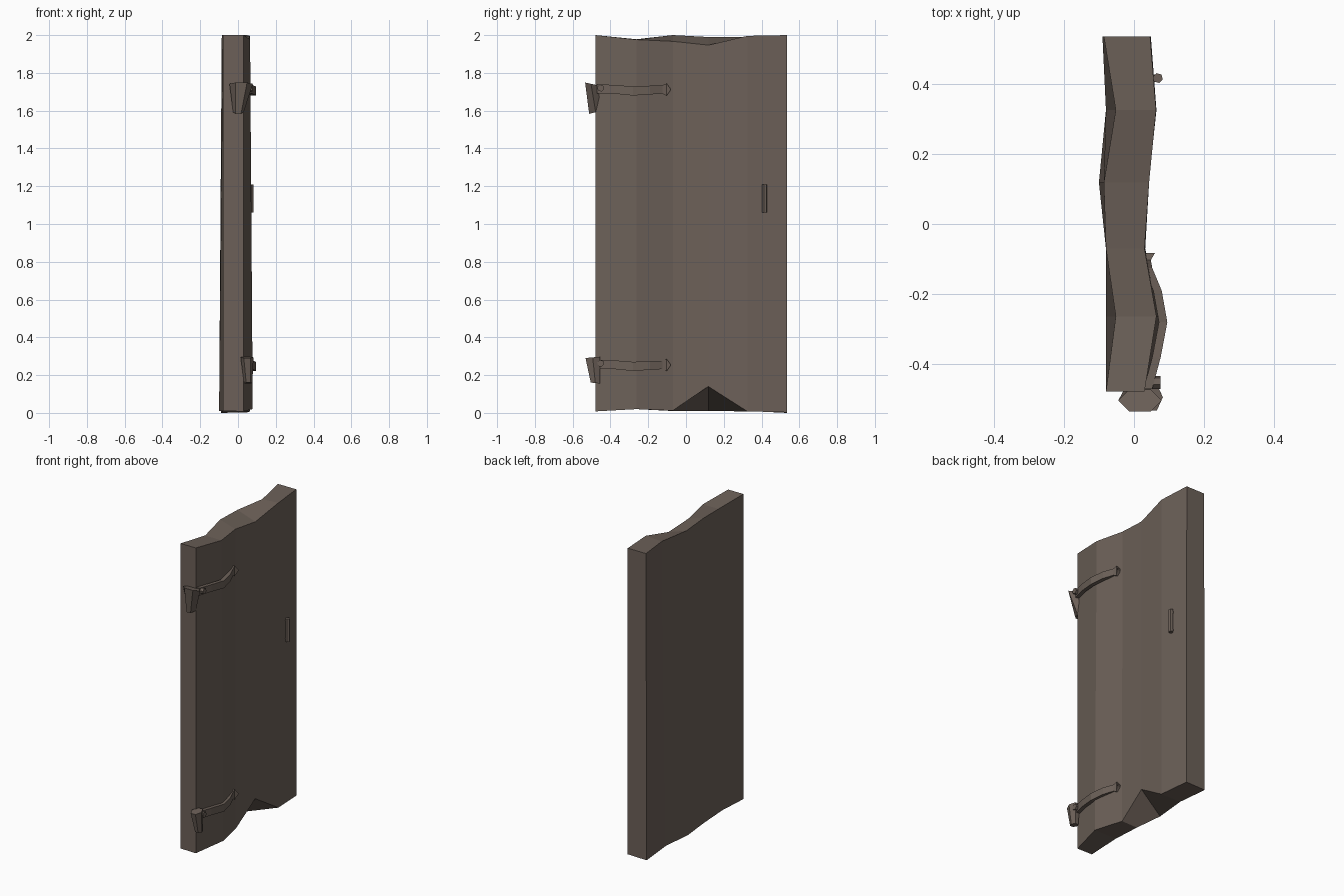
import bpy, bmesh, math
from mathutils import Vector

if "Cube" in bpy.data.objects:
    bpy.data.objects.remove(bpy.data.objects["Cube"])

wood = bpy.data.materials.new("weathered brown")
wood.diffuse_color = (0.150, 0.118, 0.098, 1)
wood.use_nodes = True
wood.node_tree.nodes["Principled BSDF"].inputs["Base Color"].default_value = wood.diffuse_color


def make(name, rings):
    """Skin a list of equal-sized rings into a closed solid."""
    bm = bmesh.new()
    vr = [[bm.verts.new(p) for p in r] for r in rings]
    n = len(rings[0])
    for a, b in zip(vr, vr[1:]):
        for i in range(n):
            j = (i + 1) % n
            bm.faces.new((a[i], a[j], b[j], b[i]))
    bm.faces.new(vr[0])
    bm.faces.new(vr[-1])
    bmesh.ops.recalc_face_normals(bm, faces=bm.faces)
    me = bpy.data.meshes.new(name)
    bm.to_mesh(me)
    bm.free()
    me.materials.append(wood)
    ob = bpy.data.objects.new(name, me)
    bpy.context.collection.objects.link(ob)
    return ob


def rod(name, p, q, r, n=6, r2=None):
    """Straight rod between two points."""
    p, q = Vector(p), Vector(q)
    d = (q - p).normalized()
    u = d.orthogonal().normalized()
    v = d.cross(u)
    ang = [2 * math.pi * i / n for i in range(n)]
    return make(name, [[c + (u * math.cos(a) + v * math.sin(a)) * s for a in ang]
                       for c, s in ((p, r), (q, r2 or r))])


# Warped door slab: y, back x bottom/top, front x bottom/top,
# back z bottom/top, front z bottom/top
stations = [
    (-0.478, -0.080, -0.080, 0.030, 0.030, 0.010, 2.000, 0.008, 2.000),
    (-0.263, -0.080, -0.052, 0.078, 0.064, 0.020, 1.978, 0.020, 1.976),
    (-0.070, -0.080, -0.080, 0.032, 0.030, 0.010, 2.000, 0.012, 1.967),
    (0.118, -0.100, -0.086, 0.042, 0.043, 0.010, 1.990, 0.140, 1.947),
    (0.325, -0.080, -0.052, 0.064, 0.063, 0.010, 1.990, 0.008, 1.996),
    (0.535, -0.090, -0.086, 0.048, 0.046, 0.000, 2.000, 0.003, 2.000),
]
make("door_slab", [[(bb, y, zbb), (fb, y, zfb), (ft, y, zft), (bt, y, zbt)]
                   for y, bb, bt, fb, ft, zbb, zbt, zfb, zft in stations])

# Bent hinge straps: y, outer x, lower z offset, upper z offset
strap = [(-0.470, 0.052, -0.018, 0.030), (-0.380, 0.076, -0.020, 0.026),
         (-0.280, 0.095, -0.030, 0.018), (-0.190, 0.079, -0.024, 0.022),
         (-0.125, 0.052, -0.020, 0.024), (-0.103, 0.048, -0.032, 0.034),
         (-0.082, 0.060, -0.002, 0.006)]
for name, z in (("upper", 1.710), ("lower", 0.252)):
    make(name + "_hinge_strap",
         [[(x - 0.024, y, z + a), (x, y, z + a), (x, y, z + b), (x - 0.024, y, z + b)]
          for y, x, a, b in strap])
    rod(name + "_hinge_pin", (0.03, -0.452, z + 0.01), (0.076, -0.452, z + 0.01), 0.019)


# Tapered, tilted hinge knuckles
def knuckle(name, levels):
    rings = []
    for cx, cy, hx, hy, z, tilt in levels:
        rings.append([(cx + hx * math.cos(a), cy + hy * math.sin(a),
                       z - tilt * math.sin(a))
                      for a in (math.pi / 3 * i for i in range(6))])
    make(name, rings)


knuckle("upper_hinge_knuckle", [(0.002, -0.478, 0.028, 0.040, 1.592, -0.010),
                                (0.017, -0.503, 0.062, 0.036, 1.742, 0.008)])
knuckle("lower_hinge_knuckle", [(0.054, -0.480, 0.022, 0.028, 0.158, 0.003),
                                (0.048, -0.494, 0.034, 0.044, 0.294, -0.004)])

# Pull handle with its two stubs
rod("pull_handle", (0.068, 0.416, 1.06), (0.068, 0.416, 1.21), 0.0145)
for i, z in enumerate((1.075, 1.195)):
    rod("handle_stub_%d" % (i + 1), (0.045, 0.416, z), (0.068, 0.416, z), 0.011)
